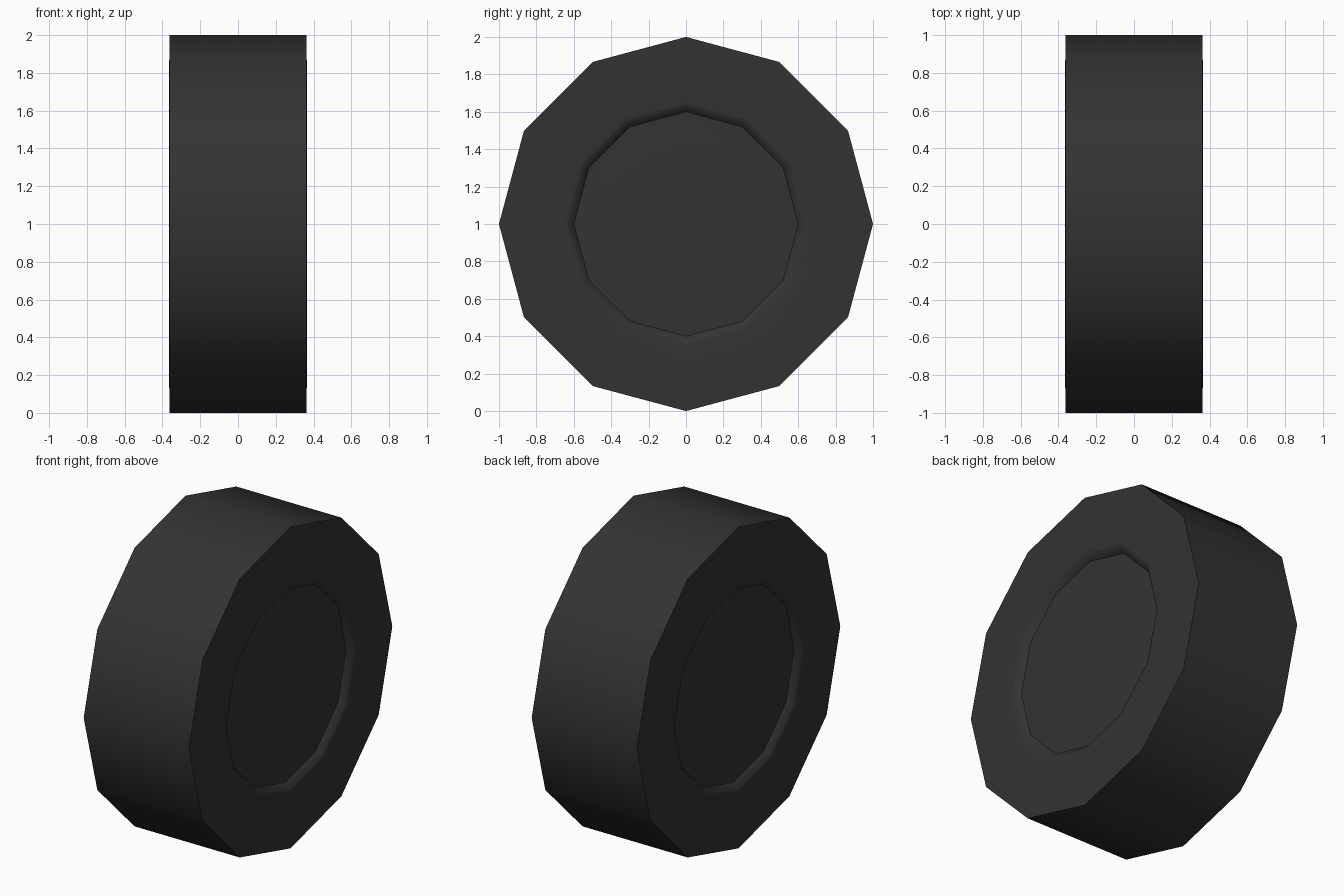
import bpy, bmesh, math

if "Cube" in bpy.data.objects:
    bpy.data.objects.remove(bpy.data.objects["Cube"])

SIDES = 12
# half profile (x, radius): tread edge, side wall, lip, groove, raised hub with dimple
half = [(0.362, 1.0), (0.365, 0.8), (0.364, 0.65), (0.36, 0.63), (0.325, 0.60),
        (0.325, 0.56), (0.335, 0.48), (0.335, 0.32), (0.325, 0.15)]
CENTRE = 0.32
profile = [(-x, r) for x, r in half[::-1]] + half

rubber = bpy.data.materials.new("dark_rubber")
rubber.diffuse_color = (0.033, 0.033, 0.033, 1)
rubber.use_nodes = True
rubber.node_tree.nodes["Principled BSDF"].inputs["Base Color"].default_value = rubber.diffuse_color

# revolve the profile around the x axis
bm = bmesh.new()
rings = []
for x, r in profile:
    rings.append([bm.verts.new((x, r * math.sin(2 * math.pi * i / SIDES),
                                1 + r * math.cos(2 * math.pi * i / SIDES)))
                  for i in range(SIDES)])
for a, b in zip(rings, rings[1:]):
    for i in range(SIDES):
        j = (i + 1) % SIDES
        bm.faces.new((a[i], a[j], b[j], b[i]))
# hub centres
for ring, x in ((rings[0], -CENTRE), (rings[-1], CENTRE)):
    c = bm.verts.new((x, 0, 1))
    for i in range(SIDES):
        bm.faces.new((ring[i], ring[(i + 1) % SIDES], c))
bmesh.ops.recalc_face_normals(bm, faces=bm.faces)

mesh = bpy.data.meshes.new("wheel")
bm.to_mesh(mesh)
bm.free()
wheel = bpy.data.objects.new("wheel", mesh)
bpy.context.collection.objects.link(wheel)
mesh.materials.append(rubber)

# smooth tread and hub, sharp tread edges
bpy.context.view_layer.objects.active = wheel
wheel.select_set(True)
bpy.ops.object.shade_smooth_by_angle(angle=math.radians(50))
